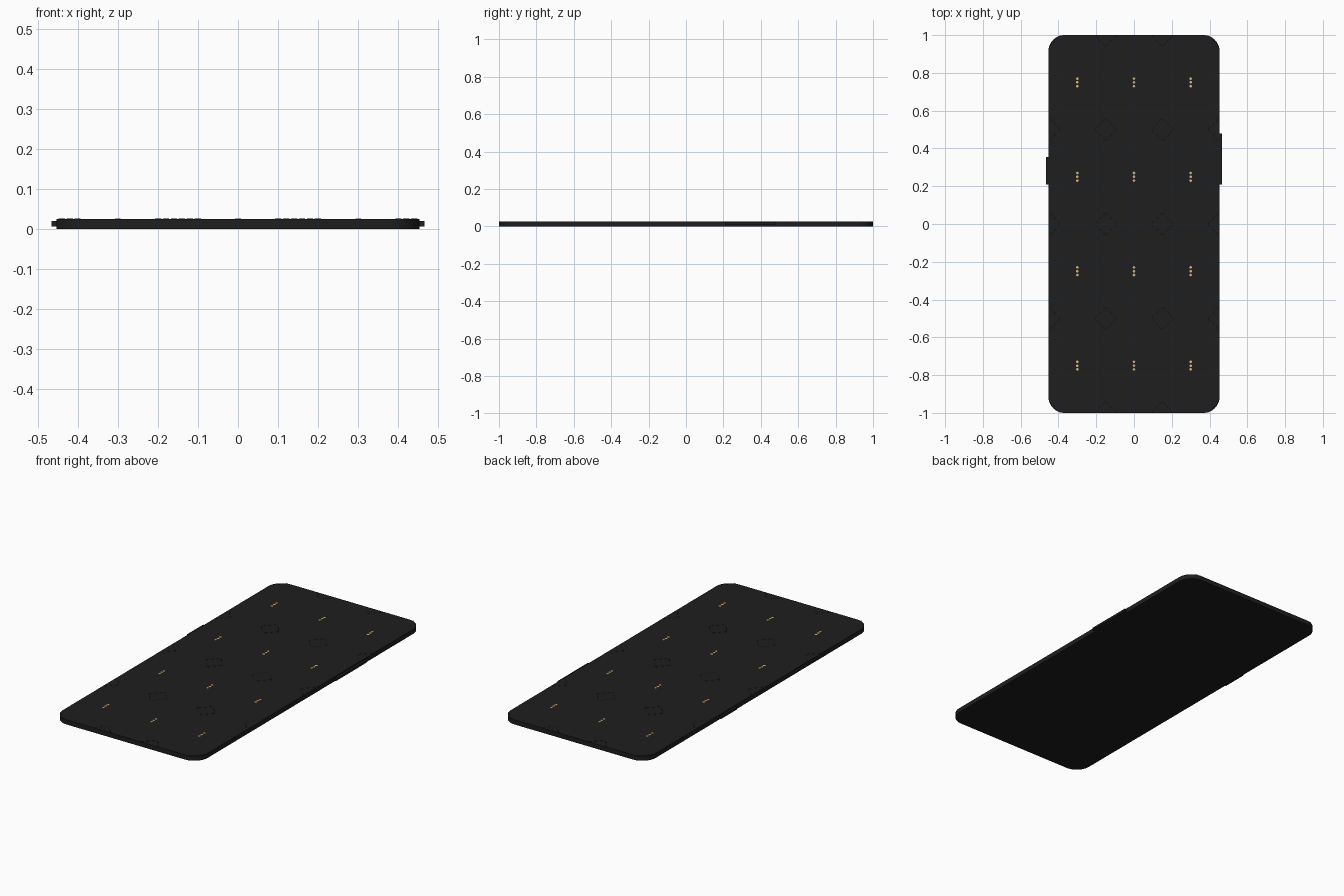
import bpy, bmesh, math
from mathutils import Vector

if "Cube" in bpy.data.objects:
    bpy.data.objects.remove(bpy.data.objects["Cube"])

W, L, T, R = 0.453, 1.0, 0.026, 0.085


def material(name, rgb):
    m = bpy.data.materials.new(name)
    m.diffuse_color = (*rgb, 1)
    m.use_nodes = True
    m.node_tree.nodes["Principled BSDF"].inputs["Base Color"].default_value = m.diffuse_color
    return m


CASE = material("black_case", (0.013, 0.013, 0.013))
DARK = material("dark_inlay", (0.005, 0.005, 0.006))
GOLD = material("gold", (0.75, 0.5, 0.2))


def prism(bm, points, z0, z1):
    """Extrude a closed outline from z0 to z1."""
    face = bm.faces.new([bm.verts.new((x, y, z0)) for x, y in points])
    ext = bmesh.ops.extrude_face_region(bm, geom=[face])
    top = [v for v in ext["geom"] if isinstance(v, bmesh.types.BMVert)]
    bmesh.ops.translate(bm, verts=top, vec=(0, 0, z1 - z0))


def finish(bm, name, mat, smooth=False):
    bmesh.ops.recalc_face_normals(bm, faces=bm.faces)
    me = bpy.data.meshes.new(name)
    bm.to_mesh(me)
    bm.free()
    ob = bpy.data.objects.new(name, me)
    bpy.context.collection.objects.link(ob)
    me.materials.append(mat)
    if smooth:
        bpy.context.view_layer.objects.active = ob
        ob.select_set(True)
        bpy.ops.object.shade_smooth_by_angle(angle=math.radians(30))
        ob.select_set(False)
    return ob


# Rounded slab body
outline = []
for k, (sx, sy) in enumerate([(1, 1), (-1, 1), (-1, -1), (1, -1)]):
    for i in range(13):
        a = math.pi / 2 * (k + i / 12)
        outline.append((sx * (W - R) + R * math.cos(a), sy * (L - R) + R * math.sin(a)))
bm = bmesh.new()
prism(bm, outline, 0, T)
finish(bm, "case_body", CASE, True)

# Side buttons
for name, side, y0, y1 in [("left_button", -1, 0.21, 0.355), ("right_button", 1, 0.21, 0.48)]:
    bm = bmesh.new()
    xa, xb = side * (W - 0.01), side * 0.466
    prism(bm, [(xa, y0), (xb, y0), (xb, y1), (xa, y1)], 0.007, 0.02)
    finish(bm, name, CASE)

# Gold studs in vertical groups of three
bm = bmesh.new()
for x in (-0.3, 0, 0.3):
    for y in (-0.75, -0.25, 0.25, 0.75):
        for dy in (-0.02, 0, 0.02):
            ring = [(x + 0.007 * math.cos(a), y + dy + 0.007 * math.sin(a))
                    for a in (math.tau * i / 12 for i in range(12))]
            prism(bm, ring, T - 0.002, T + 0.001)
finish(bm, "gold_studs", GOLD, True)

# Dashed diamond inlays, cut off at the slab edges
bm = bmesh.new()
for cx in (-0.45, -0.15, 0.15, 0.45):
    for cy in (-1, -0.5, 0, 0.5, 1):
        c = Vector((cx, cy))
        for sx in (-1, 1):
            for sy in (-1, 1):
                a, b = Vector((sx * 0.058, 0)), Vector((0, sy * 0.062))
                d = (b - a).normalized()
                n = Vector((-d.y, d.x)) * 0.002
                for t in (0.04, 0.38, 0.72):
                    p, q = c + a.lerp(b, t), c + a.lerp(b, t + 0.22)
                    quad = [p + n, q + n, q - n, p - n]
                    if all(abs(v.x) < W and abs(v.y) < L for v in quad):
                        prism(bm, quad, T - 0.002, T + 0.0006)
finish(bm, "diamond_inlays", DARK)
